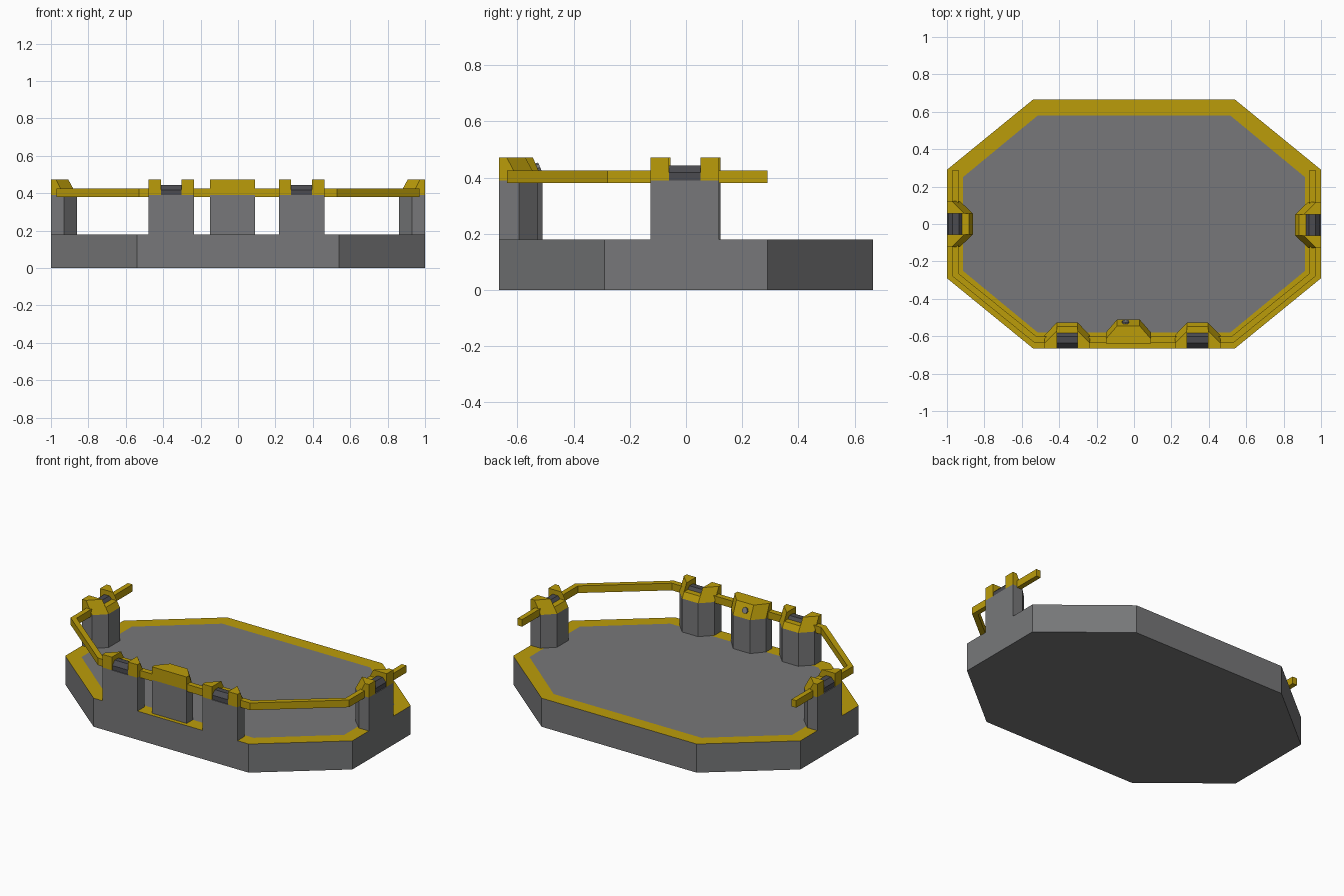
import bpy, bmesh, math
from mathutils import Matrix, Vector

if "Cube" in bpy.data.objects:
    bpy.data.objects.remove(bpy.data.objects["Cube"])


def material(name, col):
    m = bpy.data.materials.new(name)
    m.diffuse_color = (*col, 1)
    m.use_nodes = True
    m.node_tree.nodes["Principled BSDF"].inputs["Base Color"].default_value = m.diffuse_color
    return m


GREY = material("grey metal", (0.185, 0.187, 0.192))
YELLOW = material("safety yellow", (0.50, 0.335, 0.003))
DARK = material("dark steel", (0.07, 0.07, 0.08))


def finish(name, bm, mats, place=None):
    bmesh.ops.recalc_face_normals(bm, faces=bm.faces)
    me = bpy.data.meshes.new(name)
    bm.to_mesh(me)
    bm.free()
    for m in mats:
        me.materials.append(m)
    ob = bpy.data.objects.new(name, me)
    bpy.context.collection.objects.link(ob)
    if place:
        ob.matrix_world = place
    return ob


def loft(name, rings, mat, place=None):
    """Closed solid through matching outlines given as (points, z)."""
    bm = bmesh.new()
    loops = [[bm.verts.new((x, y, z)) for x, y in pts] for pts, z in rings]
    n = len(loops[0])
    for a, b in zip(loops, loops[1:]):
        for i in range(n):
            j = (i + 1) % n
            bm.faces.new((a[i], a[j], b[j], b[i]))
    bm.faces.new(loops[0])
    bm.faces.new(loops[-1])
    return finish(name, bm, [mat], place)


def cylinder(name, r, length, sides, mat, place):
    bm = bmesh.new()
    bmesh.ops.create_cone(bm, cap_ends=True, segments=sides, radius1=r,
                          radius2=r, depth=length)
    return finish(name, bm, [mat], place)


def octagon(x1, y1, x2, y2):
    q = [(x1, y1), (x2, y2)]
    return (q + [(-x, y) for x, y in q[::-1]] + [(-x, -y) for x, y in q]
            + [(x, -y) for x, y in q[::-1]])


# Platform: octagonal slab with a painted yellow border on top
BASE = 0.18
bm = bmesh.new()
outer, inner = octagon(1, 0.29, 0.54, 0.665), octagon(0.915, 0.25, 0.515, 0.58)
loops = [[bm.verts.new((x, y, z)) for x, y in pts]
         for pts, z in ((outer, 0), (outer, BASE), (inner, BASE))]
for k in (0, 1):
    for i in range(8):
        j = (i + 1) % 8
        f = bm.faces.new((loops[k][i], loops[k][j], loops[k + 1][j], loops[k + 1][i]))
        f.material_index = k
bm.faces.new(loops[0])
bm.faces.new(loops[2])
finish("platform", bm, [GREY, YELLOW])

# Guard rail: mitred strip around the front and sides, open at the back
half_out = [(0.97, 0.29), (0.97, -0.28), (0.53, -0.637)]
half_in = [(0.938, 0.29), (0.938, -0.265), (0.52, -0.602)]
mirror = lambda pts: [(-x, y) for x, y in pts[::-1]]
bm = bmesh.new()
sections = []
for (ox, oy), (ix, iy) in zip(half_out + mirror(half_out), half_in + mirror(half_in)):
    sections.append([bm.verts.new(p) for p in (
        (ox, oy, 0.38), (ox, oy, 0.425), (ix, iy, 0.425), (ix, iy, 0.38))])
for a, b in zip(sections, sections[1:]):
    for i in range(4):
        j = (i + 1) % 4
        bm.faces.new((a[i], a[j], b[j], b[i]))
bm.faces.new(sections[0])
bm.faces.new(sections[-1])
finish("guard_rail", bm, [YELLOW])

# Posts: local x runs along the edge, local y points inward
SPLIT, TOP = 0.39, 0.472


def outline(w, side, v, depth):
    return [(-w, 0), (w, 0), (w, side), (v, depth), (-v, depth), (-w, side)]


def roller_post(name, x, y, angle):
    place = Matrix.Translation((x, y, 0)) @ Matrix.Rotation(math.radians(angle), 4, 'Z')
    foot = outline(0.122, 0.07, 0.056, 0.138)
    loft(name + "_post", [(foot, BASE), (foot, SPLIT)], GREY, place)
    # yellow cheeks either side of the roller
    for s, tag in ((-1, "left"), (1, "right")):
        low = [(s * 0.056, 0), (s * 0.122, 0), (s * 0.122, 0.07), (s * 0.056, 0.138)]
        top = [(s * 0.056, 0), (s * 0.122, 0), (s * 0.122, 0.027), (s * 0.056, 0.093)]
        loft(f"{name}_{tag}_cheek", [(low, SPLIT), (top, TOP)], YELLOW, place)
    # low sloped lip behind the roller
    lip = lambda d: [(-0.056, 0.08), (0.056, 0.08), (0.056, d), (-0.056, d)]
    loft(name + "_lip", [(lip(0.138), SPLIT), (lip(0.118), 0.426)], YELLOW, place)
    # eight-sided roller with its flats level
    cylinder(name + "_roller", 0.046, 0.112, 8, DARK,
             place @ Matrix.Translation((0, 0.047, 0.40))
             @ Matrix.Rotation(math.pi / 2, 4, 'Y')
             @ Matrix.Rotation(math.pi / 8, 4, 'Z'))


roller_post("front_left", -0.357, -0.665, 0)
roller_post("front_right", 0.34, -0.665, 0)
roller_post("side_right", 1.0, -0.005, 90)
roller_post("side_left", -1.0, 0.0, -90)

# Control console: solid post with a sloped yellow cap and one button
place = Matrix.Translation((-0.03, -0.64, 0))
foot = outline(0.121, 0.06, 0.06, 0.13)
loft("console_post", [(foot, BASE), (foot, SPLIT)], GREY, place)
loft("console_cap", [(foot, SPLIT), (outline(0.121, 0.025, 0.06, 0.095), TOP)], YELLOW, place)
normal = Vector((0, 0.082, 0.035))
cylinder("console_button", 0.019, 0.018, 8, GREY,
         place @ Matrix.Translation((-0.015, 0.113, 0.433))
         @ normal.to_track_quat('Z', 'Y').to_matrix().to_4x4())
